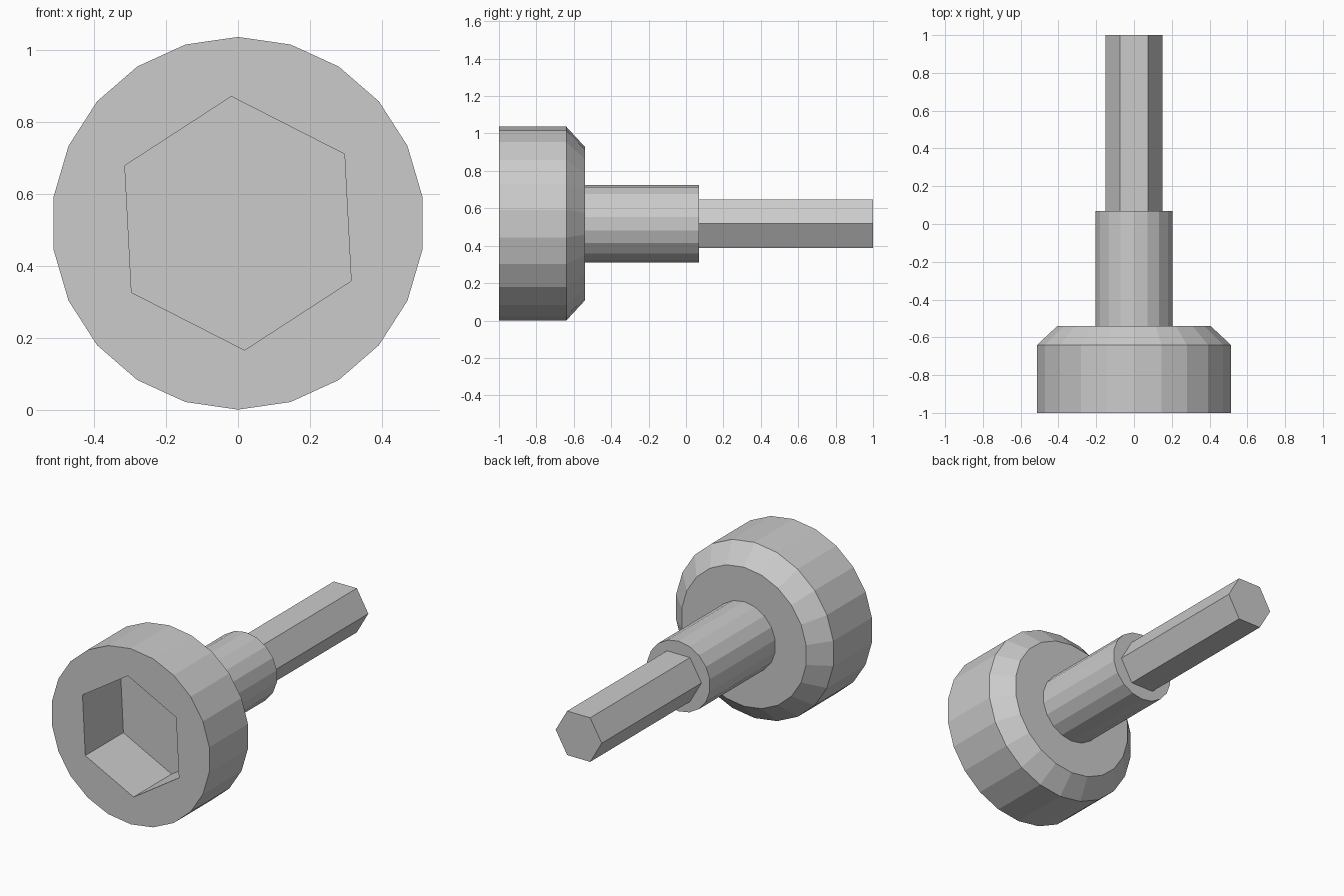
import bpy, bmesh
from math import cos, sin, tau, radians

if "Cube" in bpy.data.objects:
    bpy.data.objects.remove(bpy.data.objects["Cube"])

AXIS_Z = 0.518


def lathe(name, profile, sides, start=0.0):
    """Closed prism-like solid along y from (y, radius) stations."""
    bm = bmesh.new()
    rings = []
    for y, r in profile:
        angles = [radians(start) + tau * i / sides for i in range(sides)]
        rings.append([bm.verts.new((r * cos(a), y, AXIS_Z + r * sin(a))) for a in angles])
    for a, b in zip(rings, rings[1:]):
        for i in range(sides):
            j = (i + 1) % sides
            bm.faces.new((a[i], a[j], b[j], b[i]))
    bm.faces.new(rings[0])
    bm.faces.new(rings[-1])
    bmesh.ops.recalc_face_normals(bm, faces=bm.faces)
    mesh = bpy.data.meshes.new(name)
    bm.to_mesh(mesh)
    bm.free()
    obj = bpy.data.objects.new(name, mesh)
    bpy.context.collection.objects.link(obj)
    return obj


# Chamfered head
head = lathe("socket_head", [(-1.0, 0.518), (-0.64, 0.518), (-0.54, 0.41)], 22, 180 / 22)

# Hexagonal socket cut into the front of the head
cutter = lathe("socket_cutter", [(-1.1, 0.353), (-0.645, 0.353)], 6, 93)
cutter.hide_render = True
cut = head.modifiers.new("hex_socket", 'BOOLEAN')
cut.operation = 'DIFFERENCE'
cut.solver = 'EXACT'
cut.object = cutter
bpy.context.view_layer.objects.active = head
bpy.ops.object.modifier_apply(modifier=cut.name)
bpy.data.objects.remove(cutter)

# Round collar
lathe("collar", [(-0.54, 0.207), (0.07, 0.207)], 18, 10)

# Hexagonal drive shank
lathe("hex_shank", [(0.07, 0.15), (1.0, 0.15)], 6)
